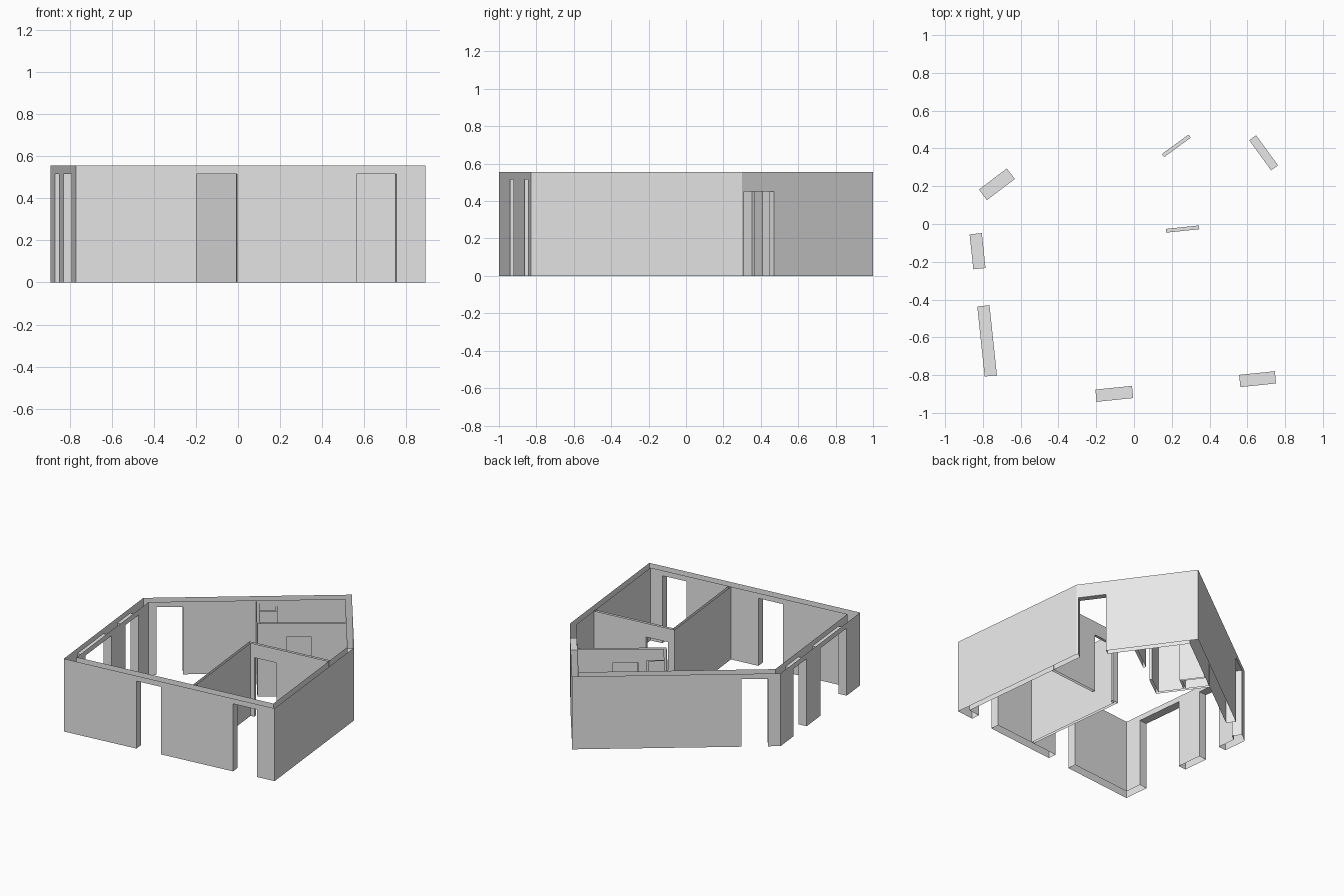
import bpy
import bmesh
from mathutils import Vector

cube = bpy.data.objects.get("Cube")
if cube:
    bpy.data.objects.remove(cube, do_unlink=True)

HEIGHT = 0.555
TALL = 0.515   # head height of openings in the thick walls
LOW = 0.45     # head height of the other doorways

plaster = bpy.data.materials.new("plain_grey")
plaster.use_nodes = True
grey = (0.8, 0.8, 0.8, 1.0)
plaster.diffuse_color = grey
plaster.node_tree.nodes["Principled BSDF"].inputs["Base Color"].default_value = grey


def cross(a, b):
    return a.x * b.y - a.y * b.x


def offset_path(points, dists, closed):
    """Shift each segment to its left and mitre the corners."""
    n = len(points)
    segs = []
    for k, dist in enumerate(dists):
        a, b = points[k], points[(k + 1) % n]
        d = (b - a).normalized()
        segs.append((a + Vector((-d.y, d.x)) * dist, d, (b - a).length))
    result = []
    for k in range(n):
        if not closed and k == 0:
            result.append(segs[0][0])
        elif not closed and k == n - 1:
            p, d, length = segs[-1]
            result.append(p + d * length)
        else:
            (p, d, _), (q, e, _) = segs[k - 1], segs[k]
            result.append(p + d * (cross(q - p, e) / cross(d, e)))
    return result


def wall_run(name, corners, right, left, openings, closed=False):
    """Hollow wall skins between two offsets, with doorways cut through.
    openings: segment index -> list of (start, end, head height)."""
    pts = [Vector(c) for c in corners]
    n = len(pts)
    side_r = offset_path(pts, [-r for r in right], closed)
    side_l = offset_path(pts, left, closed)
    bm = bmesh.new()

    def face(coords):
        bm.faces.new([bm.verts.new((p.x, p.y, z)) for p, z in coords])

    for k in range(len(right)):
        a, b = pts[k], pts[(k + 1) % n]
        d = (b - a).normalized()
        normal = Vector((-d.y, d.x))
        doors = openings.get(k, [])
        # the two wall skins, notched around each doorway
        for side, off, flip in ((side_r, -right[k], False), (side_l, left[k], True)):
            start, end = side[k], side[(k + 1) % n]
            loop = [(start, 0)]
            for t0, t1, head in doors:
                p, q = (a + d * t + normal * off for t in (t0, t1))
                loop += [(p, 0), (p, head), (q, head), (q, 0)]
            loop += [(end, 0), (end, HEIGHT), (start, HEIGHT)]
            face(loop[::-1] if flip else loop)
        # jambs and soffit of each doorway
        for t0, t1, head in doors:
            p0, p1, q0, q1 = (a + d * t + normal * off
                              for t in (t0, t1) for off in (-right[k], left[k]))
            face([(p0, 0), (p1, 0), (p1, head), (p0, head)])
            face([(q1, 0), (q0, 0), (q0, head), (q1, head)])
            face([(p0, head), (p1, head), (q1, head), (q0, head)])
    # end caps of free-standing runs
    if not closed:
        for k, flip in ((0, False), (n - 1, True)):
            r, l = side_r[k], side_l[k]
            cap = [(l, 0), (r, 0), (r, HEIGHT), (l, HEIGHT)]
            face(cap[::-1] if flip else cap)
    bmesh.ops.remove_doubles(bm, verts=bm.verts, dist=0.0005)
    mesh = bpy.data.meshes.new(name)
    bm.to_mesh(mesh)
    bm.free()
    mesh.materials.append(plaster)
    obj = bpy.data.objects.new(name, mesh)
    bpy.context.collection.objects.link(obj)
    return obj


# Five-sided outer shell: front, right, back right, back left, left
wall_run(
    "outer_walls",
    [(-0.77, -1.0), (0.89, -0.83), (0.77, 0.3), (0.26, 1.0), (-0.89, 0.13)],
    [0] * 5,
    [0.065, 0.045, 0.045, 0.07, 0.065],
    {
        0: [(0.575, 0.77, TALL), (1.34, 1.53, TALL)],
        2: [(0.013, 0.21, LOW)],
        3: [(1.17, 1.355, TALL)],
        4: [(0.186, 0.372, TALL), (0.57, 0.943, TALL)],
    },
    closed=True,
)

# Thin partitions of the front room, with a doorway
wall_run("front_room_partition",
         [(0.215, -0.835), (0.13, -0.04), (0.757, 0.025)],
         [0.01] * 2, [0.01] * 2, {1: [(0.04, 0.216, LOW)]})

# Thin partitions of the back room, with a doorway
wall_run("back_room_partition",
         [(-0.22, 0.551), (0.0, 0.25), (0.49, 0.608)],
         [0.01] * 2, [0.01] * 2, {1: [(0.19, 0.365, LOW)]})

# Small service shaft in the corner of the back room
wall_run("shaft_partition",
         [(-0.108, 0.415), (-0.015, 0.485), (-0.118, 0.626)],
         [0.007] * 2, [0.007] * 2, {})
